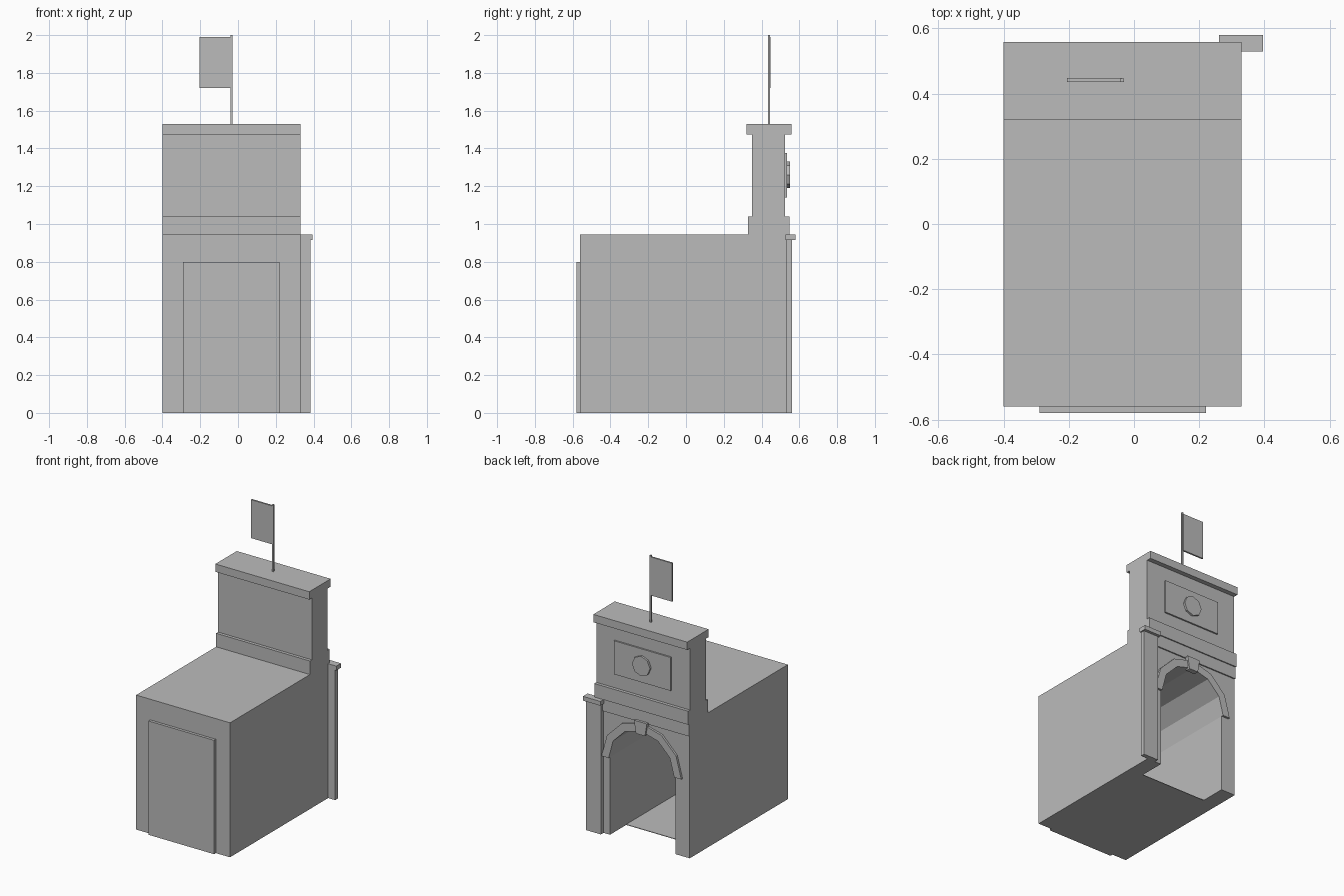
import bpy, bmesh
from math import sin, cos, pi

cube = bpy.data.objects.get("Cube")
if cube:
    bpy.data.objects.remove(cube, do_unlink=True)

stone = bpy.data.materials.new("grey_stone")
stone.use_nodes = True
grey = (0.5, 0.5, 0.5, 1)
stone.diffuse_color = grey
stone.node_tree.nodes["Principled BSDF"].inputs["Base Color"].default_value = grey

LEFT, RIGHT = -0.40, 0.33      # width of the building
FRONT, BACK = -0.56, 0.53      # depth of the building
MID = -0.035                   # centre line of the facade
ROOF, SPRING, RADIUS = 0.945, 0.545, 0.255


def prism(name, outline, y0, y1):
    """Extrude an x-z outline from y0 to y1."""
    bm = bmesh.new()
    face = bm.faces.new([bm.verts.new((x, y0, z)) for x, z in outline])
    grown = bmesh.ops.extrude_face_region(bm, geom=[face])["geom"]
    for v in grown:
        if isinstance(v, bmesh.types.BMVert):
            v.co.y = y1
    bmesh.ops.recalc_face_normals(bm, faces=bm.faces)
    mesh = bpy.data.meshes.new(name)
    bm.to_mesh(mesh)
    bm.free()
    mesh.materials.append(stone)
    obj = bpy.data.objects.new(name, mesh)
    bpy.context.collection.objects.link(obj)
    return obj


def box(name, x0, x1, y0, y1, z0, z1):
    return prism(name, [(x0, z0), (x1, z0), (x1, z1), (x0, z1)], y0, y1)


def arc(radius, cz=SPRING, sides=6, sweep=pi):
    """Points from the right springing over the top to the left."""
    return [(MID + radius * cos(sweep * i / sides), cz + radius * sin(sweep * i / sides))
            for i in range(sides + 1)]


# Main block with the vaulted passage open at the back
vault = arc(RADIUS)
prism("vaulted_body",
      [(LEFT, 0), (LEFT, ROOF), (RIGHT, ROOF), (RIGHT, 0), (MID + RADIUS, 0)]
      + vault + [(MID - RADIUS, 0)], FRONT, BACK)
box("passage_floor", MID - RADIUS, MID + RADIUS, FRONT, 0.35, 0, 0.004)
box("front_door_panel", MID - RADIUS, MID + RADIUS, -0.58, FRONT + 0.005, 0, 0.8)

# Upper wall with its mouldings
box("upper_wall", LEFT, RIGHT, 0.35, 0.525, ROOF, 1.48)
box("base_moulding", LEFT, RIGHT, 0.328, 0.547, ROOF, 1.04)
box("lower_band", LEFT, RIGHT, 0.50, 0.539, 0.86, ROOF)
box("cornice", LEFT, RIGHT, 0.32, 0.558, 1.475, 1.53)

# Arch surround and keystone
prism("arch_surround", arc(RADIUS + 0.055) + arc(RADIUS)[::-1], BACK - 0.01, 0.545)
prism("keystone", [(MID - 0.035, 0.78), (MID + 0.035, 0.78),
                   (MID + 0.05, 0.87), (MID - 0.05, 0.87)], BACK - 0.01, 0.556)

# Side pilaster
box("pilaster_shaft", 0.27, 0.385, BACK, 0.56, 0, 0.92)
box("pilaster_cap", 0.26, 0.395, BACK - 0.002, 0.58, 0.915, ROOF)

# Plaque with a round boss
box("plaque", MID - 0.22, MID + 0.22, 0.52, 0.536, 1.14, 1.375)
prism("round_boss", arc(0.07, 1.26, 8, 2 * pi)[:-1], 0.53, 0.55)

# Flag
box("flag_pole", -0.041, -0.03, 0.435, 0.446, 1.52, 2.0)
box("flag", -0.205, -0.038, 0.436, 0.448, 1.72, 1.99)
